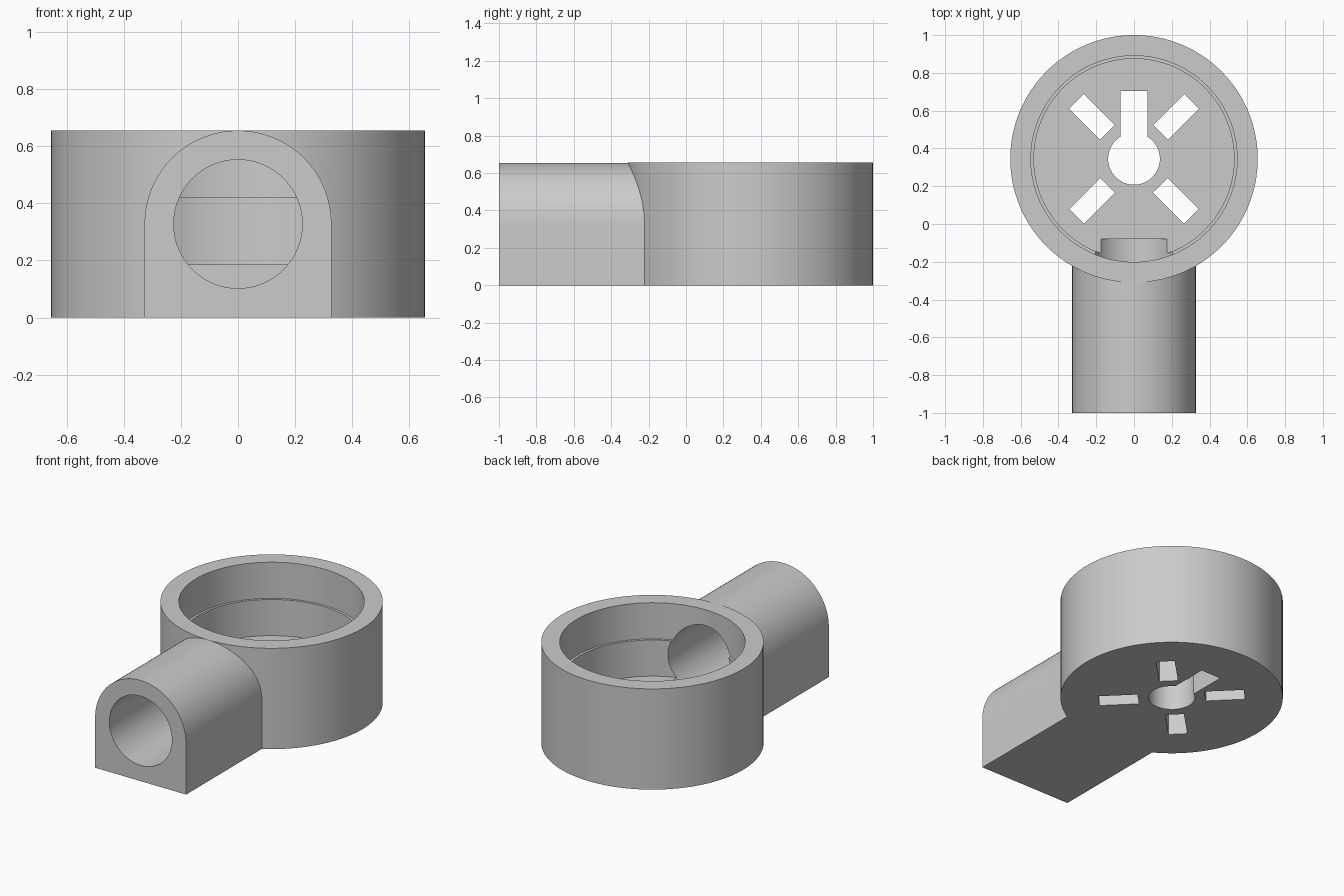
import bpy, bmesh, math
from mathutils import Matrix, Vector

cube = bpy.data.objects.get("Cube")
if cube:
    bpy.data.objects.remove(cube, do_unlink=True)

HEIGHT = 0.655
MID = HEIGHT / 2
FLOOR = 0.185
LEDGE = 0.42
CENTRE = Vector((0, 0.345, 0))

grey = bpy.data.materials.new("plain grey")
grey.use_nodes = True
colour = (0.6, 0.6, 0.6, 1)
grey.diffuse_color = colour
grey.node_tree.nodes["Principled BSDF"].inputs["Base Color"].default_value = colour


def prism(name, outline, depth, matrix):
    """Extrude a flat outline along its local z, then place it."""
    bm = bmesh.new()
    face = bm.faces.new([bm.verts.new((x, y, 0)) for x, y in outline])
    moved = bmesh.ops.extrude_face_region(bm, geom=[face])["geom"]
    bmesh.ops.translate(bm, vec=(0, 0, depth),
                        verts=[v for v in moved if isinstance(v, bmesh.types.BMVert)])
    bmesh.ops.transform(bm, matrix=matrix, verts=bm.verts)
    bmesh.ops.recalc_face_normals(bm, faces=bm.faces)
    mesh = bpy.data.meshes.new(name)
    bm.to_mesh(mesh)
    bm.free()
    mesh.materials.append(grey)
    obj = bpy.data.objects.new(name, mesh)
    bpy.context.collection.objects.link(obj)
    return obj


def arc(radius, start=0, end=360, steps=128):
    count = steps if end - start == 360 else steps + 1
    angles = [math.radians(start + (end - start) * i / steps) for i in range(count)]
    return [(radius * math.cos(a), radius * math.sin(a)) for a in angles]


def upright(z):
    return Matrix.Translation(CENTRE + Vector((0, 0, z)))


def along_pipe(y):
    # local z runs towards +y, local y stays up
    axes = Matrix(((1, 0, 0), (0, 0, 1), (0, 1, 0))).to_4x4()
    return Matrix.Translation((0, y, MID)) @ axes


def slot(name, inner, outer, width, angle):
    w = width / 2
    box = [(inner, -w), (outer, -w), (outer, w), (inner, w)]
    turn = Matrix.Rotation(math.radians(angle), 4, "Z")
    return prism(name, box, 1, upright(-0.4) @ turn)


def combine(target, tool, operation):
    mod = target.modifiers.new(tool.name, "BOOLEAN")
    mod.operation = operation
    mod.solver = "EXACT"
    mod.object = tool
    bpy.context.view_layer.objects.active = target
    bpy.ops.object.modifier_apply(modifier=mod.name)
    bpy.data.objects.remove(tool, do_unlink=True)


# Round cup joined to the arched pipe
body = prism("cup_with_pipe", arc(0.655), HEIGHT, upright(0))
arch = arc(0.327, 0, 180, 64) + [(-0.327, -MID), (0.327, -MID)]
combine(body, prism("pipe", arch, 1.1, along_pipe(-1)), "UNION")

# Stepped well, pipe bore, centre hole, key slot and diagonal slots
cutters = [
    prism("upper_well", arc(0.546), 1, upright(LEDGE)),
    prism("lower_well", arc(0.53), 0.6, upright(FLOOR)),
    prism("pipe_bore", arc(0.225), 1.02, along_pipe(-1.1)),
    prism("centre_hole", arc(0.137, steps=64), 1, upright(-0.4)),
    slot("key_slot", 0, 0.36, 0.142, 90),
]
cutters += [slot("vent_slot", 0.198, 0.43, 0.11, a) for a in (45, 135, 225, 315)]
for cutter in cutters:
    combine(body, cutter, "DIFFERENCE")

# Smooth walls with crisp rims
bpy.ops.object.select_all(action="DESELECT")
body.select_set(True)
bpy.context.view_layer.objects.active = body
bpy.ops.object.shade_smooth_by_angle(angle=math.radians(30))
